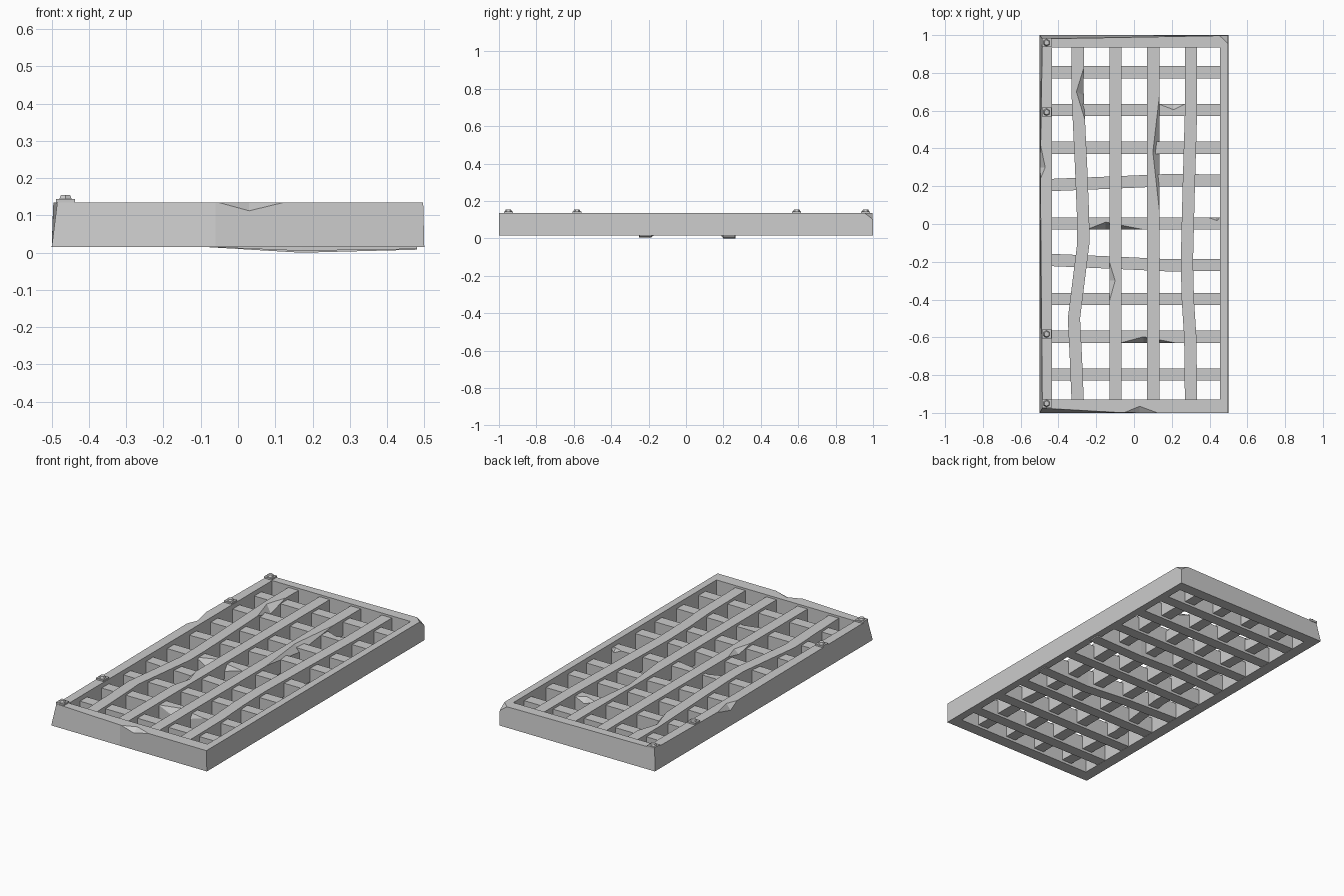
import bpy, bmesh
from mathutils import Vector

if "Cube" in bpy.data.objects:
    bpy.data.objects.remove(bpy.data.objects["Cube"])

Z0, ZT = 0.015, 0.135


def make(name, verts, faces):
    me = bpy.data.meshes.new(name)
    me.from_pydata(verts, [], faces)
    bm = bmesh.new()
    bm.from_mesh(me)
    bmesh.ops.recalc_face_normals(bm, faces=bm.faces)
    bm.to_mesh(me)
    bm.free()
    ob = bpy.data.objects.new(name, me)
    bpy.context.collection.objects.link(ob)
    return ob


def chip(ob, a, b, m, d):
    """Cut a faceted chip from edge a-b; m lies on the top face, d on the side."""
    a, b, m, d = map(Vector, (a, b, m, d))
    c = (a + b) / 2
    e = c - (m - c) - (d - c)
    e = c + Vector((0, 0, 0.03)) + (e - c) * 1.5
    me = bpy.data.meshes.new("chip_cutter")
    bm = bmesh.new()
    for p in (a, b, m, d, e):
        bm.verts.new(p)
    bmesh.ops.convex_hull(bm, input=bm.verts[:])
    bmesh.ops.recalc_face_normals(bm, faces=bm.faces)
    bm.to_mesh(me)
    bm.free()
    cut = bpy.data.objects.new("chip_cutter", me)
    bpy.context.collection.objects.link(cut)
    cut.hide_render = True
    cut.hide_set(True)
    mod = ob.modifiers.new("chip", 'BOOLEAN')
    mod.operation = 'DIFFERENCE'
    mod.solver = 'EXACT'
    mod.object = cut


def cut_corner(ob, p, q, r):
    """Slice off the outer corner beyond the plane p, q, r."""
    p, q, r = map(Vector, (p, q, r))
    no = (q - p).cross(r - p).normalized()
    if no.dot(p) < 0:
        no = -no
    bm = bmesh.new()
    bm.from_mesh(ob.data)
    res = bmesh.ops.bisect_plane(bm, geom=bm.verts[:] + bm.edges[:] + bm.faces[:],
                                 plane_co=p, plane_no=no, clear_outer=True)
    edges = [g for g in res["geom_cut"] if isinstance(g, bmesh.types.BMEdge)]
    bmesh.ops.contextual_create(bm, geom=edges)
    bmesh.ops.recalc_face_normals(bm, faces=bm.faces)
    bm.to_mesh(ob.data)
    bm.free()


def bar(name, path, along, z0, z1, w=0.065):
    """Rectangular bar through (distance, side offset, z shift) points."""
    vs, fs = [], []
    for t, s, dz in path:
        for o, z in ((-w/2, z0 + dz), (w/2, z0 + dz), (w/2, z1), (-w/2, z1)):
            vs.append((s + o, t, z) if along == 'y' else (t, s + o, z))
    n = len(path)
    for i in range(n - 1):
        for k in range(4):
            j = (k + 1) % 4
            fs.append((4*i + k, 4*i + j, 4*i + 4 + j, 4*i + 4 + k))
    fs += [(0, 1, 2, 3), tuple(4*(n - 1) + k for k in range(4))]
    return make(name, vs, fs)


# outer frame: matching loops, worn inward at the upper left corners
bottom = [(-.5, -1), (-.06, -1), (.5, -1), (.5, 1), (-.5, 1), (-.5, .3)]
top = [(-.485, -.975), (-.06, -.999), (.497, -1), (.497, .998), (-.485, .98), (-.496, .3)]
inner = [(-.435, -.93), (-.06, -.93), (.455, -.93), (.455, .935), (-.435, .935), (-.435, .3)]
verts = [(x, y, Z0) for x, y in bottom] + [(x, y, ZT) for x, y in top]
verts += [(x, y, ZT) for x, y in inner] + [(x, y, Z0) for x, y in inner]
faces = []
for r in range(4):
    for i in range(6):
        j, q = (i + 1) % 6, (r + 1) % 4
        faces.append((r*6 + i, r*6 + j, q*6 + j, q*6 + i))
frame = make("frame", verts, faces)
cut_corner(frame, (.45, 1, ZT), (.498, .955, ZT), (.5, 1, .10))
chip(frame, (-.055, -1, ZT), (.125, -1, ZT), (.03, -.965, ZT), (.03, -1, .112))
chip(frame, (-.495, .42, ZT), (-.495, .24, ZT), (-.47, .30, ZT), (-.499, .30, .10))

# long bars, two of them bent
L0, L1 = 0.03, 0.123
bends = {
    -.3: [(-.7, -.308, 0), (-.5, -.318, 0), (-.1, -.268, 0), (.05, -.27, 0), (.3, -.28, 0), (.7, -.299, 0)],
    .3: [(-.6, .298, 0), (-.4, .285, 0), (-.2, .28, 0), (.2, .29, 0), (.6, .302, 0)],
}
longs = {}
for x in (-.3, -.1, .1, .3):
    c = x + .002
    longs[x] = bar("long_bar", [(-.94, c, 0)] + bends.get(x, []) + [(.945, c, 0)], 'y', L0, L1)
chip(longs[-.3], (-.268, .82, L1), (-.25, .52, L1), (-.305, .70, L1), (-.265, .68, .085))
chip(longs[.1], (.1345, .68, L1), (.1345, .07, L1), (.10, .38, L1), (.1345, .38, .085))
chip(longs[-.1], (-.1305, -.2, L1), (-.1305, -.41, L1), (-.10, -.3, L1), (-.1305, -.3, .10))

# cross bars, slightly lower, two of them bent and sagging below
C0, C1 = 0.016, 0.108
sag = {
    1: [(-.45, .206, 0), (-.1, .22, 0), (.17, .232, -.016), (.48, .23, -.008)],
    -1: [(-.45, -.19, 0), (-.1, -.205, 0), (.17, -.218, -.011), (.48, -.217, -.006)],
}
cross = {}
for i in range(-4, 5):
    y = i * .2 + .003
    path = sag.get(i, [(-.45, y, 0), (.47, y, 0)])
    cross[i] = bar("cross_bar", path, 'x', C0, C1)
chip(cross[0], (-.25, -.0295, C1), (.05, -.0295, C1), (-.15, .01, C1), (-.15, -.0295, .05))
chip(cross[-3], (-.07, -.6295, C1), (.22, -.6295, C1), (.05, -.597, C1), (.05, -.6295, .055))
chip(cross[3], (.13, .6355, C1), (.27, .6355, C1), (.21, .605, C1), (.21, .6355, .08))
chip(cross[0], (.39, .0355, C1), (.455, .0355, C1), (.44, .018, C1), (.44, .0355, .085))

# bolts: square plate, and a small tapered head
for y in (.96, .592, -.583, -.95):
    bpy.ops.mesh.primitive_cube_add(size=1, location=(-.463, y, ZT + .003))
    plate = bpy.context.object
    plate.name = "bolt_plate"
    plate.scale = (.05, .048, .012)
    bpy.ops.mesh.primitive_cone_add(vertices=6, radius1=.02, radius2=.014, depth=.012,
                                    location=(-.463, y, ZT + .014))
    bpy.context.object.name = "bolt_head"
